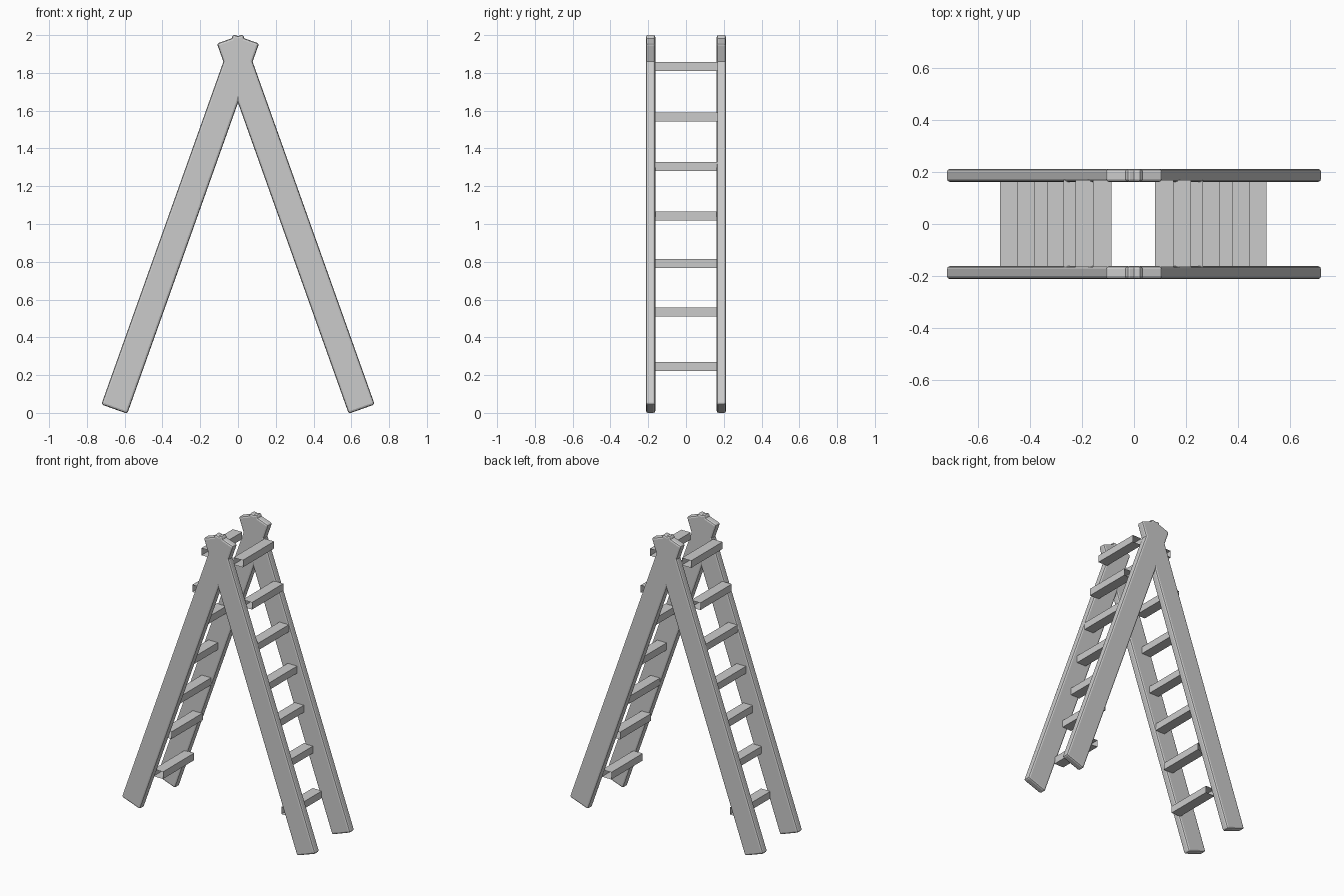
import bpy, bmesh, math
from mathutils import Matrix

cube = bpy.data.objects.get("Cube")
if cube:
    bpy.data.objects.remove(cube, do_unlink=True)

grey = bpy.data.materials.new("light grey")
grey.use_nodes = True
colour = (0.6, 0.6, 0.6, 1)
grey.diffuse_color = colour
grey.node_tree.nodes["Principled BSDF"].inputs["Base Color"].default_value = colour


def box(name, size, centre, tilt=0.0, open_ends=False):
    """Box of a full size, tilted about y; open_ends drops the two y end faces."""
    bm = bmesh.new()
    bmesh.ops.create_cube(bm, size=1, matrix=Matrix.Diagonal((*size, 1)))
    if open_ends:
        ends = [f for f in bm.faces if abs(f.normal.y) > 0.9]
        bmesh.ops.delete(bm, geom=ends, context="FACES_ONLY")
    mesh = bpy.data.meshes.new(name)
    bm.to_mesh(mesh)
    bm.free()
    mesh.materials.append(grey)
    obj = bpy.data.objects.new(name, mesh)
    obj.location = centre
    obj.rotation_euler.y = tilt
    bpy.context.collection.objects.link(obj)
    return obj


# Height and distance from the middle of each rung, bottom to top
rungs = [(0.246, 0.477), (0.533, 0.413), (0.791, 0.346), (1.042, 0.296),
         (1.304, 0.234), (1.567, 0.188), (1.833, 0.119)]

for side, sx in (("left", 1), ("right", -1)):
    # Two slanted side rails that cross their partners at the top
    for end, sy in (("front", -1), ("back", 1)):
        rail = box(f"{side}_{end}_rail", (0.146, 0.05, 2.08),
                   (sx * 0.306, sy * 0.187, 1.0), tilt=-sx * math.radians(19.6))
        bevel = rail.modifiers.new("softened edges", "BEVEL")
        bevel.width = 0.012
        bevel.segments = 2

    # Level rungs, open at the ends
    for i, (z, x) in enumerate(rungs):
        box(f"{side}_rung_{i + 1}", (0.07, 0.334, 0.048),
            (sx * x - 0.003, 0.002, z), open_ends=True)
